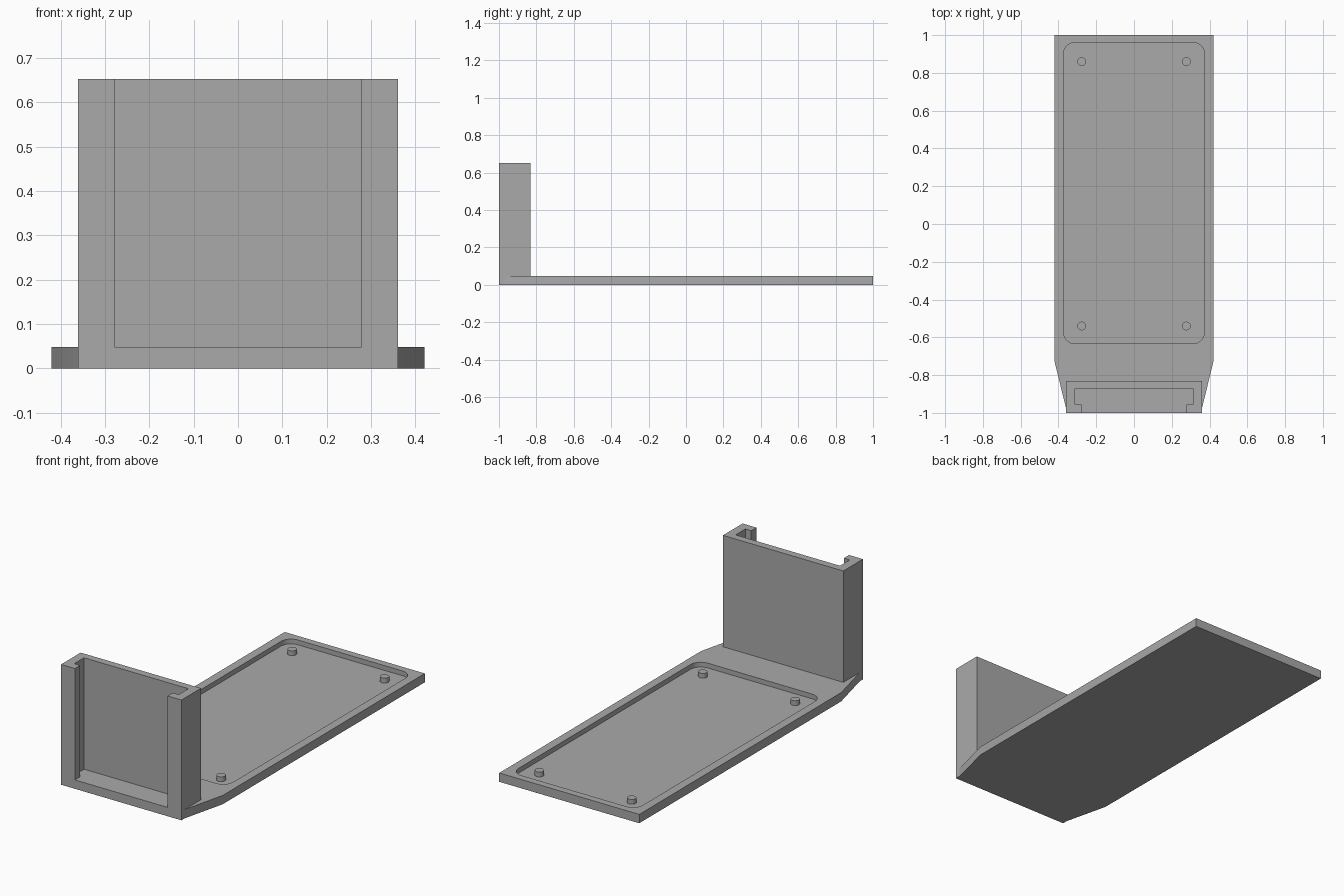
import bpy, bmesh
from math import sin, cos, pi, radians

cube = bpy.data.objects.get("Cube")
if cube:
    bpy.data.objects.remove(cube, do_unlink=True)

# One plain grey for the whole model
grey = bpy.data.materials.new("plain grey")
grey.use_nodes = True
grey.diffuse_color = (0.4, 0.4, 0.4, 1)
grey.node_tree.nodes["Principled BSDF"].inputs["Base Color"].default_value = (0.4, 0.4, 0.4, 1)

PLATE_TOP = 0.048
POCKET_FLOOR = 0.022
HOLDER_TOP = 0.652


def prism(name, outline, z0, z1):
    """Extrude a flat outline upward from z0 to z1."""
    bm = bmesh.new()
    base = bm.faces.new([bm.verts.new((x, y, z0)) for x, y in outline])
    top = bmesh.ops.extrude_face_region(bm, geom=[base])["geom"]
    verts = [v for v in top if isinstance(v, bmesh.types.BMVert)]
    bmesh.ops.translate(bm, verts=verts, vec=(0, 0, z1 - z0))
    bmesh.ops.recalc_face_normals(bm, faces=bm.faces)
    mesh = bpy.data.meshes.new(name)
    bm.to_mesh(mesh)
    bm.free()
    mesh.materials.append(grey)
    obj = bpy.data.objects.new(name, mesh)
    bpy.context.collection.objects.link(obj)
    return obj


def mirrored(half):
    """Complete a half outline across x = 0."""
    return half + [(-x, y) for x, y in reversed(half)]


def circle(cx, cy, r, n=32):
    return [(cx + r * cos(2 * pi * i / n), cy + r * sin(2 * pi * i / n)) for i in range(n)]


def rounded_corner(cx, cy, r, start, n=8):
    return [(cx + r * cos(start + i * pi / 2 / n), cy + r * sin(start + i * pi / 2 / n))
            for i in range(n + 1)]


def smooth(obj):
    bpy.ops.object.select_all(action='DESELECT')
    obj.select_set(True)
    bpy.context.view_layer.objects.active = obj
    bpy.ops.object.shade_smooth_by_angle(angle=radians(30))


# Base plate, tapered towards the front
plate = prism("base_plate", mirrored([(0.354, -1), (0.42, -0.73), (0.42, 1)]), 0, PLATE_TOP)

# Shallow rounded pocket cut into the plate
r = 0.06
half = rounded_corner(0.373 - r, -0.633 + r, r, -pi / 2) + rounded_corner(0.373 - r, 0.961 - r, r, 0)
cutter = prism("pocket_cutter", mirrored(half), POCKET_FLOOR, 0.1)
cutter.hide_render = True
cut = plate.modifiers.new("pocket", 'BOOLEAN')
cut.operation = 'DIFFERENCE'
cut.solver = 'EXACT'
cut.object = cutter
bpy.context.view_layer.objects.active = plate
bpy.ops.object.modifier_apply(modifier=cut.name)
bpy.data.objects.remove(cutter, do_unlink=True)
smooth(plate)

# Four locating pegs in the pocket
for side, x in (("left", 0.277), ("right", -0.277)):
    for end, y in (("back", 0.86), ("front", -0.54)):
        smooth(prism(f"{end}_{side}_peg", circle(x, y, 0.023), POCKET_FLOOR - 0.005, PLATE_TOP))

# Upright holder: a channel with inward lips, open at the front and top
channel = [(0.361, -0.832), (0.361, -1), (0.278, -1), (0.278, -0.955), (0.313, -0.955), (0.313, -0.872)]
prism("upright_holder", mirrored(channel), 0, HOLDER_TOP)
